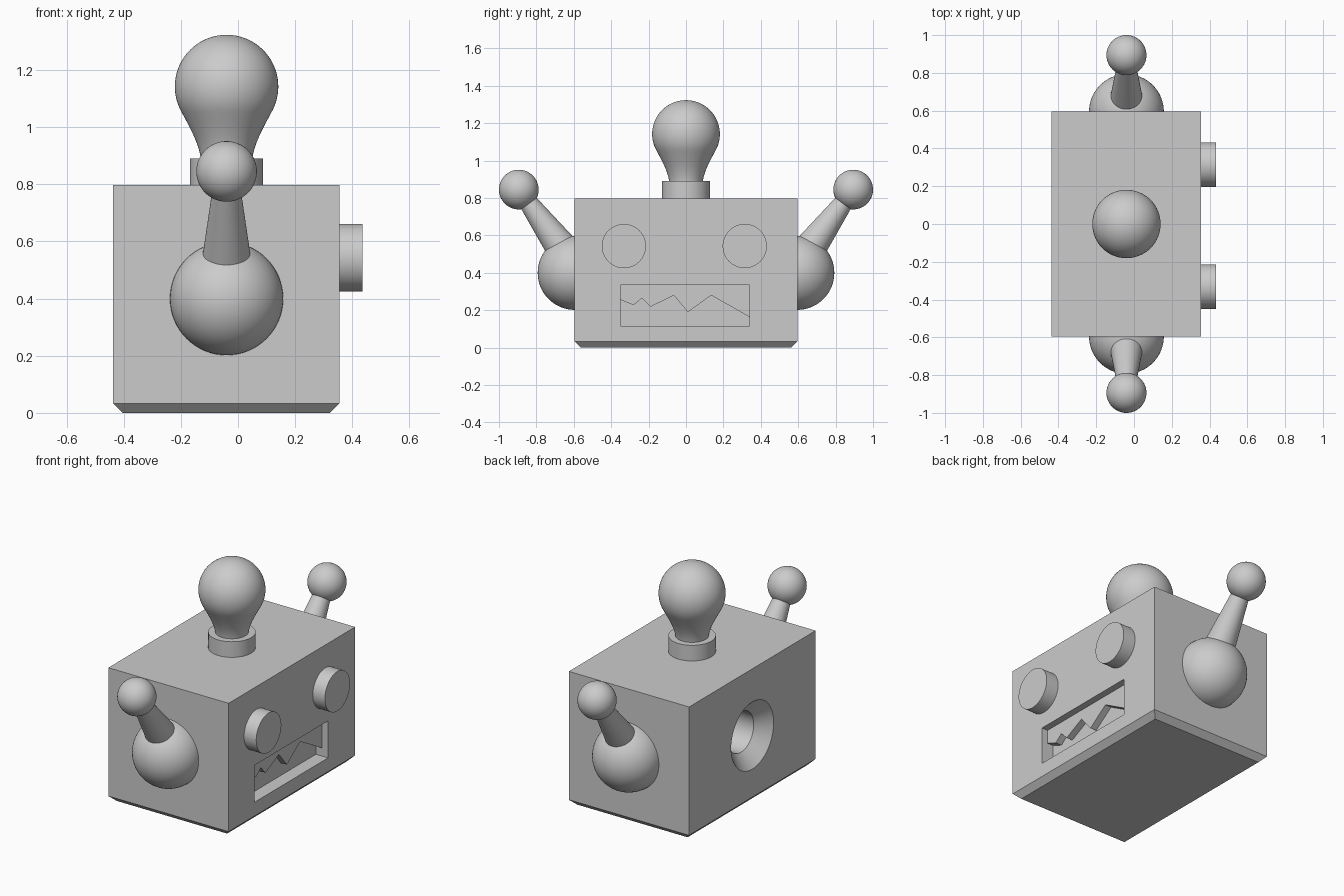
import bpy, bmesh, math
from mathutils import Vector

if "Cube" in bpy.data.objects:
    bpy.data.objects.remove(bpy.data.objects["Cube"], do_unlink=True)

CX = -0.04            # middle of the body in x
FACE, REAR = 0.355, -0.437
SIDE, TOP = 0.595, 0.797

grey = bpy.data.materials.new("plain_grey")
grey.use_nodes = True
grey.diffuse_color = (0.6, 0.6, 0.6, 1)
grey.node_tree.nodes["Principled BSDF"].inputs["Base Color"].default_value = (0.6, 0.6, 0.6, 1)


def finish(name, bm, smooth=True):
    bmesh.ops.recalc_face_normals(bm, faces=bm.faces)
    mesh = bpy.data.meshes.new(name)
    bm.to_mesh(mesh)
    bm.free()
    mesh.materials.append(grey)
    obj = bpy.data.objects.new(name, mesh)
    bpy.context.collection.objects.link(obj)
    if smooth:
        activate(obj)
        bpy.ops.object.shade_smooth_by_angle(angle=math.radians(30))
    return obj


def activate(obj):
    bpy.ops.object.select_all(action='DESELECT')
    obj.select_set(True)
    bpy.context.view_layer.objects.active = obj


def box(bm, low, high):
    verts = bmesh.ops.create_cube(bm, size=1)["verts"]
    for v in verts:
        v.co = [(a + b) / 2 + c * (b - a) for a, b, c in zip(low, high, v.co)]
    return verts


def lathe(name, profile, origin, axis=(0, 0, 1), sides=64):
    """Revolve (radius, height) points about an axis through origin."""
    bm = bmesh.new()
    turn = Vector((0, 0, 1)).rotation_difference(Vector(axis))
    verts = [bm.verts.new(Vector(origin) + turn @ Vector((r, 0, h))) for r, h in profile]
    edges = [bm.edges.new(pair) for pair in zip(verts, verts[1:])]
    bmesh.ops.spin(bm, geom=verts + edges, cent=origin, axis=turn @ Vector((0, 0, 1)),
                   angle=math.tau, steps=sides, use_duplicate=False)
    bmesh.ops.remove_doubles(bm, verts=bm.verts, dist=1e-5)
    return finish(name, bm)


def ball(name, radius, center):
    bm = bmesh.new()
    bmesh.ops.create_uvsphere(bm, u_segments=64, v_segments=32, radius=radius)
    bmesh.ops.translate(bm, verts=bm.verts, vec=center)
    return finish(name, bm)


def cut(target, cutter):
    mod = target.modifiers.new("cut", 'BOOLEAN')
    mod.operation, mod.solver, mod.object = 'DIFFERENCE', 'EXACT', cutter
    activate(target)
    bpy.ops.object.modifier_apply(modifier=mod.name)
    bpy.data.objects.remove(cutter, do_unlink=True)


# Body: box with a chamfered underside
bm = bmesh.new()
box(bm, (REAR, -SIDE, 0), (FACE, SIDE, TOP))
rim = [e for e in bm.edges if all(v.co.z < 0.01 for v in e.verts)]
bmesh.ops.bevel(bm, geom=rim, offset=0.033, segments=1, affect='EDGES')
body = finish("body", bm, smooth=False)

# Mouth recess
bm = bmesh.new()
box(bm, (FACE - 0.08, -0.35, 0.115), (FACE + 0.1, 0.34, 0.335))
cut(body, finish("mouth_cutter", bm, smooth=False))

# Countersunk hole in the rear
cut(body, lathe("hole_cutter",
                [(0, -0.05), (0.2, -0.05), (0.2, 0), (0.12, 0.075), (0.12, 0.3), (0, 0.3)],
                (REAR, 0, 0.4), axis=(1, 0, 0)))
activate(body)
bpy.ops.object.shade_smooth_by_angle(angle=math.radians(30))

# Jagged teeth plate filling the upper part of the mouth
jag = [(-0.35, 0.255), (-0.28, 0.227), (-0.235, 0.265), (-0.19, 0.218),
       (-0.065, 0.28), (0.01, 0.19), (0.135, 0.28), (0.34, 0.163)]
bm = bmesh.new()
outline = jag + [(0.34, 0.335), (-0.35, 0.335)]
plate = bm.faces.new([bm.verts.new((FACE - 0.08, y, z)) for y, z in outline])
front = bmesh.ops.extrude_face_region(bm, geom=[plate])["geom"]
bmesh.ops.translate(bm, vec=(0.04, 0, 0),
                    verts=[g for g in front if isinstance(g, bmesh.types.BMVert)])
finish("teeth_plate", bm, smooth=False)

# Eyes
for side, y in (("right", -0.332), ("left", 0.314)):
    lathe(side + "_eye", [(0, -0.02), (0.118, -0.02), (0.118, 0.08), (0, 0.08)],
          (FACE, y, 0.543), axis=(1, 0, 0))

# Bulb collar and bulb
lathe("bulb_collar", [(0, -0.01), (0.128, -0.01), (0.128, 0.093), (0, 0.093)], (CX, 0, TOP))
RB, ZB = 0.181, 1.142
dome = [(RB * math.sin(a), ZB + RB * math.cos(a))
        for a in (math.radians(118) * i / 32 for i in range(33))]
neck = []
p0, p1 = Vector(dome[-1]), Vector((0.088, 0.87))
t0, t1 = Vector((-0.094, -0.177)), Vector((-0.01, -0.2))
for i in range(1, 17):
    t = i / 16
    neck.append(tuple(p0 * (2*t**3 - 3*t**2 + 1) + t0 * (t**3 - 2*t**2 + t)
                      + p1 * (3*t**2 - 2*t**3) + t1 * (t**3 - t**2)))
lathe("bulb", dome + neck + [(0, 0.87)], (CX, 0, 0))

# Shoulders, tapered arms and hands on both sides
for side, s in (("front", -1), ("back", 1)):
    ball(side + "_shoulder", 0.198, (CX, s * SIDE, 0.4))
    start, end = Vector((CX, s * 0.64, 0.5)), Vector((CX, s * 0.894, 0.845))
    length = (end - start).length
    lathe(side + "_arm", [(0, 0), (0.091, 0), (0.04, length), (0, length)],
          start, axis=(end - start).normalized())
    ball(side + "_hand", 0.106, end)
